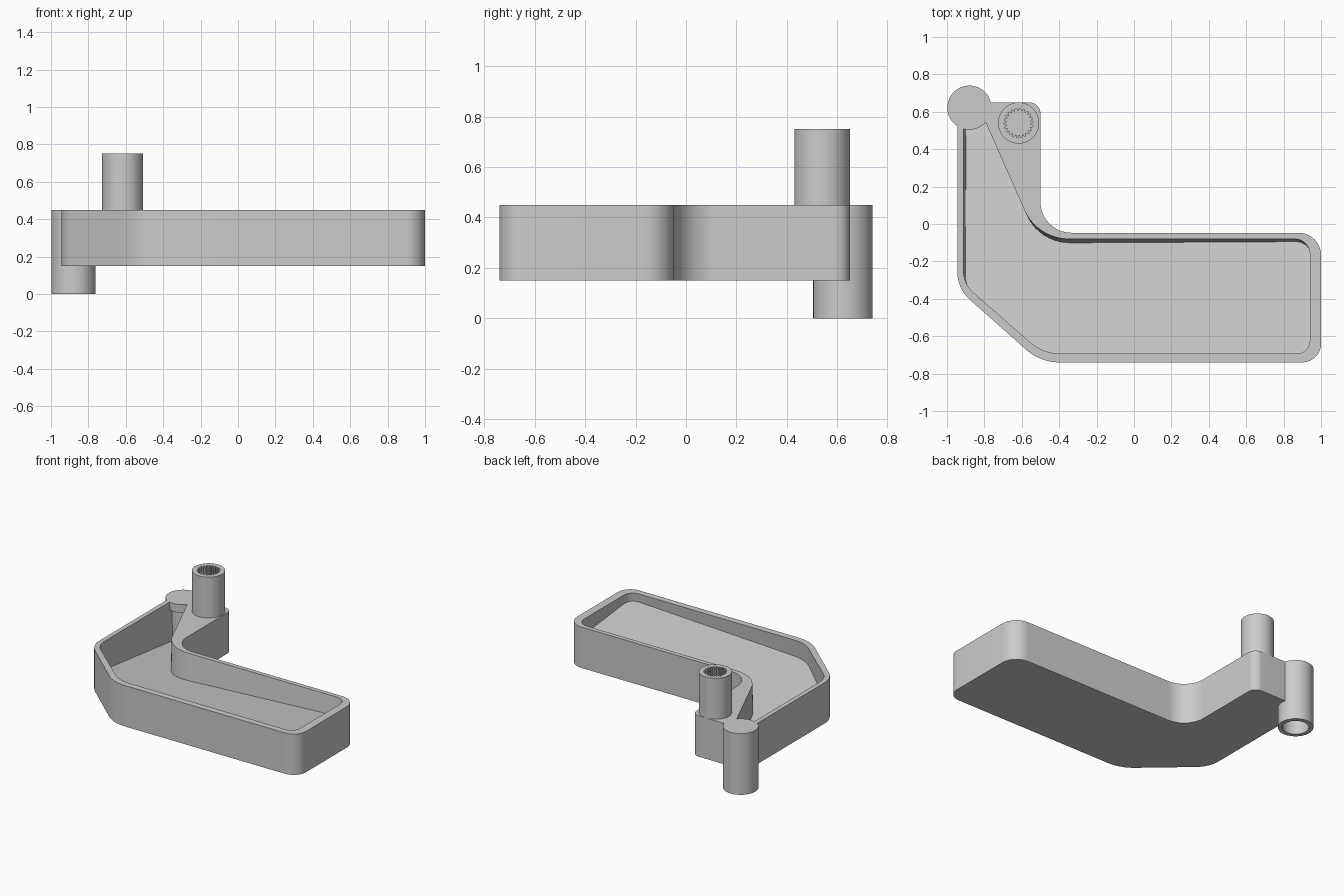
import bpy, bmesh, math
from mathutils import Vector

cube = bpy.data.objects.get("Cube")
if cube:
    bpy.data.objects.remove(cube, do_unlink=True)

GREY = (0.6, 0.6, 0.6, 1)
grey = bpy.data.materials.new("plain grey")
grey.use_nodes = True
grey.diffuse_color = GREY
grey.node_tree.nodes["Principled BSDF"].inputs["Base Color"].default_value = GREY


def rounded(corners, steps=10):
    """Outline through (x, y, radius) corners, each replaced by an arc."""
    outline = []
    for i, (x, y, r) in enumerate(corners):
        p = Vector((x, y))
        a = (Vector(corners[i - 1][:2]) - p).normalized()
        b = (Vector(corners[(i + 1) % len(corners)][:2]) - p).normalized()
        if r == 0:
            outline.append(p)
            continue
        half = a.angle(b) / 2
        centre = p + (a + b).normalized() * r / math.sin(half)
        start = p + a * r / math.tan(half) - centre
        end = p + b * r / math.tan(half) - centre
        sweep = start.angle_signed(end)
        for k in range(steps + 1):
            t = -sweep * k / steps
            c, s = math.cos(t), math.sin(t)
            outline.append(centre + Vector((start.x * c - start.y * s, start.x * s + start.y * c)))
    return outline


def circle(x, y, r, n=64):
    return [Vector((x + r * math.cos(math.tau * k / n), y + r * math.sin(math.tau * k / n)))
            for k in range(n)]


def loft(name, lower, upper):
    """Solid between two matching 3D outlines."""
    bm = bmesh.new()
    bot = [bm.verts.new(p) for p in lower]
    top = [bm.verts.new(p) for p in upper]
    bm.faces.new(bot[::-1])
    bm.faces.new(top)
    for i in range(len(bot)):
        j = (i + 1) % len(bot)
        bm.faces.new((bot[i], bot[j], top[j], top[i]))
    bmesh.ops.recalc_face_normals(bm, faces=bm.faces)
    mesh = bpy.data.meshes.new(name)
    bm.to_mesh(mesh)
    bm.free()
    mesh.materials.append(grey)
    obj = bpy.data.objects.new(name, mesh)
    bpy.context.collection.objects.link(obj)
    return obj


def prism(name, outline, z0, z1):
    return loft(name, [(p.x, p.y, z0) for p in outline], [(p.x, p.y, z1) for p in outline])


def select(obj):
    bpy.ops.object.select_all(action='DESELECT')
    obj.select_set(True)
    bpy.context.view_layer.objects.active = obj


def combine(target, tool, operation):
    select(target)
    mod = target.modifiers.new("combine", 'BOOLEAN')
    mod.operation, mod.solver, mod.object = operation, 'EXACT', tool
    bpy.ops.object.modifier_apply(modifier=mod.name)
    bpy.data.objects.remove(tool, do_unlink=True)


def finish(obj):
    select(obj)
    bpy.ops.object.shade_smooth_by_angle(angle=math.radians(30))


BASE, RIM = 0.15, 0.45
POST = (-0.88, 0.622)
SHAFT = (-0.617, 0.54)

# Bent tray body with the hinge post
tray = prism("tray", rounded([
    (1, -0.74, 0.1), (1, -0.047, 0.12), (-0.5, -0.047, 0.165), (-0.5, 0.65, 0.06),
    (-0.945, 0.65, 0), (-0.945, -0.345, 0.2), (-0.5, -0.74, 0.27)]), BASE, RIM)
combine(tray, prism("post_outer", circle(*POST, 0.118), 0, RIM), 'UNION')

# Hollow cut square to a floor that slopes down towards the post
FLOOR, SLOPE_X, SLOPE_Y = 0.266, 0.05, -0.11
opening = rounded([
    (0.94, -0.693, 0.07), (0.94, -0.08, 0.08), (-0.518, -0.08, 0.26), (-0.82, 0.605, 0),
    (-0.912, 0.605, 0), (-0.912, -0.32, 0.16), (-0.485, -0.693, 0.24)])
drop = Vector((SLOPE_X, SLOPE_Y, -1))
rim_loop = [Vector((p.x, p.y, RIM)) for p in opening]
floor_loop = [p + drop * (RIM - FLOOR - SLOPE_X * p.x - SLOPE_Y * p.y) / drop.length_squared
              for p in rim_loop]
combine(tray, loft("hollow", floor_loop, [p - drop * 0.002 for p in rim_loop]), 'DIFFERENCE')

# Hinge post: core and cap inside the tray, socket from below
combine(tray, prism("post_core", circle(*POST, 0.097), BASE + 0.01, 0.42), 'UNION')
combine(tray, prism("post_cap", circle(*POST, 0.1175), 0.39, RIM), 'UNION')
combine(tray, prism("post_bore", circle(*POST, 0.088), -0.1, 0.38), 'DIFFERENCE')
finish(tray)

# Upright shaft with a toothed socket
shaft = prism("shaft", circle(*SHAFT, 0.11), RIM - 0.03, 0.75)
teeth = 22
spline = []
for k in range(teeth * 4):
    r = 0.078 if k % 4 < 2 else 0.065
    t = math.tau * (k + (0.3 if k % 2 else 0)) / (teeth * 4)
    spline.append(Vector((SHAFT[0] + r * math.cos(t), SHAFT[1] + r * math.sin(t))))
combine(shaft, prism("shaft_socket", spline, RIM, 0.8), 'DIFFERENCE')
finish(shaft)
